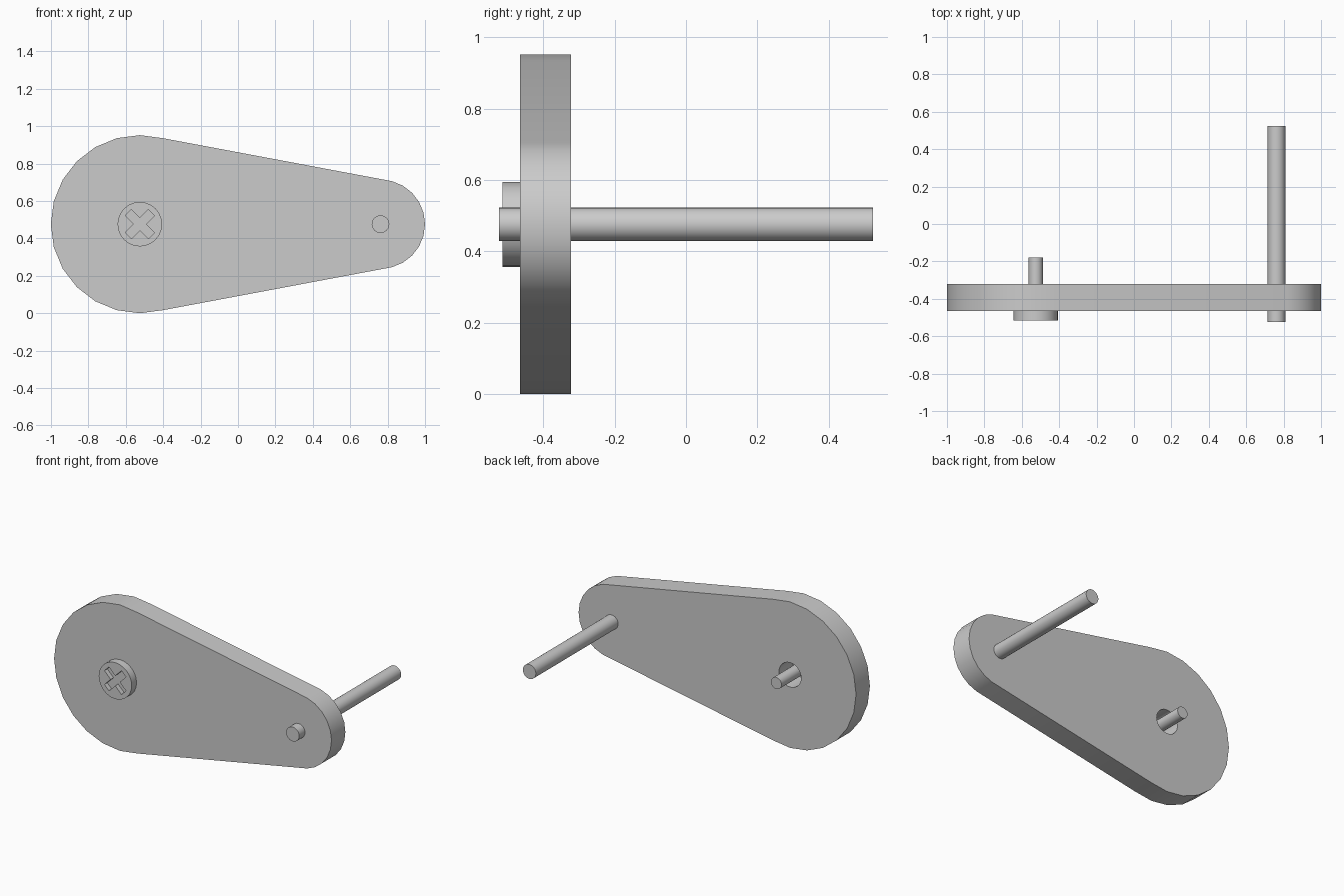
import bpy
import bmesh
from math import sin, cos, pi, radians

cube = bpy.data.objects.get("Cube")
if cube:
    bpy.data.objects.remove(cube, do_unlink=True)

steel = bpy.data.materials.new("grey_steel")
steel.use_nodes = True
steel.diffuse_color = (0.6, 0.6, 0.6, 1)
steel.node_tree.nodes["Principled BSDF"].inputs["Base Color"].default_value = (0.6, 0.6, 0.6, 1)

CZ = 0.476                 # height of the arm's centre line
PIVOT, TIP = -0.525, 0.762  # x of the screw and of the pin
FRONT, BACK = -0.465, -0.322


def arc(cx, r, start=0, end=345, step=15):
    """Points (x, z) of an arc about the centre line, angles in degrees."""
    return [(cx + r * cos(radians(a)), CZ + r * sin(radians(a)))
            for a in range(start, end + 1, step)]


def slab(name, outline, y0, y1, hole=None, hole_end=None):
    """Extrude an outline from y0 to y1, with an optional hole or recess from the front."""
    bm = bmesh.new()

    def loop(points, y):
        return [bm.verts.new((x, y, z)) for x, z in points]

    def wall(a, b):
        n = len(a)
        for i in range(n):
            j = (i + 1) % n
            bm.faces.new((a[i], a[j], b[j], b[i]))

    def cap(*loops):
        if len(loops) == 1:
            bm.faces.new(loops[0])
            return
        edges = [bm.edges.get((l[i - 1], l[i])) for l in loops for i in range(len(l))]
        bmesh.ops.triangle_fill(bm, edges=edges, use_beauty=True, use_dissolve=False)

    front, back = loop(outline, y0), loop(outline, y1)
    wall(front, back)
    if hole:
        rim, floor = loop(hole, y0), loop(hole, hole_end)
        wall(rim, floor)
        cap(front, rim)
        if hole_end == y1:
            cap(back, floor)
        else:
            cap(floor)
            cap(back)
    else:
        cap(front)
        cap(back)
    bmesh.ops.recalc_face_normals(bm, faces=bm.faces[:])
    mesh = bpy.data.meshes.new(name)
    bm.to_mesh(mesh)
    bm.free()
    mesh.materials.append(steel)
    obj = bpy.data.objects.new(name, mesh)
    bpy.context.collection.objects.link(obj)
    bpy.ops.object.select_all(action='DESELECT')
    obj.select_set(True)
    bpy.context.view_layer.objects.active = obj
    bpy.ops.object.shade_smooth_by_angle(angle=radians(30))
    return obj


# Tapered arm with the screw hole through its wide end
arm_outline = arc(PIVOT, CZ, 75, 285) + arc(TIP, 0.238, -75, 75)
slab("crank_arm", arm_outline, FRONT, BACK, arc(PIVOT, 0.08), BACK)

# Screw head with a diagonal cross recess
W, L = 0.023, 0.087
cross = []
for k in range(4):
    a = pi / 4 + k * pi / 2
    for u, v in ((W, -W), (L, -W), (L, W)):
        cross.append((PIVOT + u * cos(a) - v * sin(a), CZ + u * sin(a) + v * cos(a)))
slab("screw_head", arc(PIVOT, 0.119), -0.515, FRONT, cross, -0.485)

# Screw shank and the long handle pin
slab("screw_shank", arc(PIVOT, 0.038), FRONT, -0.18)
slab("handle_pin", arc(TIP, 0.047), -0.525, 0.525)
